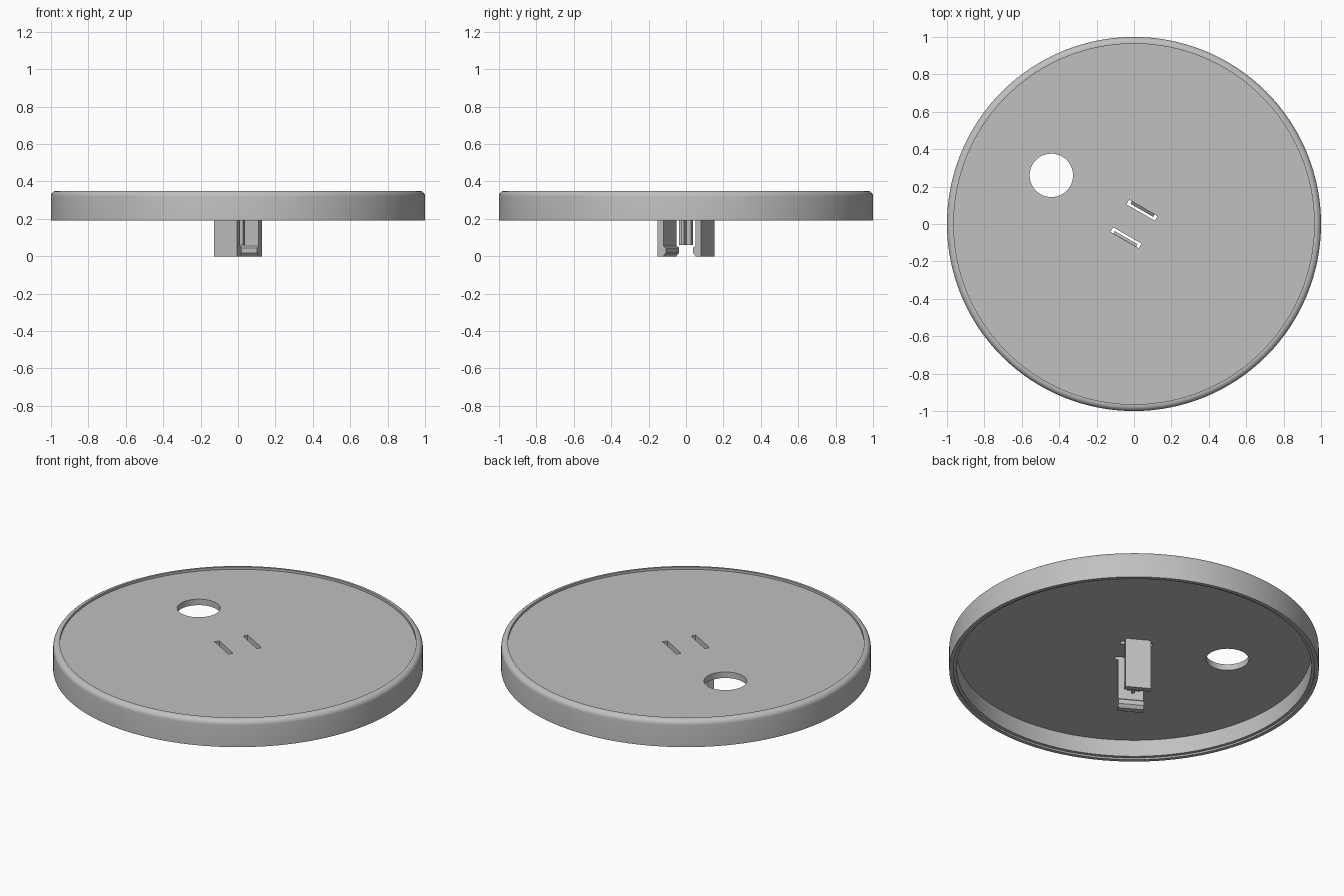
import bpy, bmesh, math
from mathutils import Matrix, Vector

cube = bpy.data.objects.get("Cube")
if cube:
    bpy.data.objects.remove(cube, do_unlink=True)

grey = bpy.data.materials.new("plain grey")
grey.use_nodes = True
colour = (0.53, 0.53, 0.53, 1)
grey.diffuse_color = colour
grey.node_tree.nodes["Principled BSDF"].inputs["Base Color"].default_value = colour

TURN = Matrix.Rotation(math.radians(-30), 4, 'Z')


def finish(name, bm, cutter=False):
    bmesh.ops.recalc_face_normals(bm, faces=bm.faces)
    mesh = bpy.data.meshes.new(name)
    bm.to_mesh(mesh)
    bm.free()
    mesh.materials.append(grey)
    ob = bpy.data.objects.new(name, mesh)
    bpy.context.collection.objects.link(ob)
    if cutter:
        ob.hide_render = True
        ob.hide_viewport = True
    return ob


def box(bm, centre, size):
    m = Matrix.Translation(centre) @ Matrix.Diagonal((*size, 1))
    bmesh.ops.create_cube(bm, size=1, matrix=m)


# Lid: turned profile with rounded rim, recessed top and stepped lower lip
R = 0.03
arc = [(1 - R + R * math.cos(a), 0.32 + R * math.sin(a))
       for a in (math.radians(15 * i) for i in range(7))]
profile = [(0, 0.30), (0.96, 0.30), (0.96, 0.20), (0.978, 0.20), (0.978, 0.19),
           (1, 0.19)] + arc + [(0.964, 0.35), (0.964, 0.336), (0, 0.336)]
bm = bmesh.new()
verts = [bm.verts.new((r, 0, z)) for r, z in profile]
edges = [bm.edges.new(pair) for pair in zip(verts, verts[1:])]
bmesh.ops.spin(bm, geom=verts + edges, axis=(0, 0, 1), cent=(0, 0, 0),
               angle=math.tau, steps=128, use_duplicate=False)
bmesh.ops.remove_doubles(bm, verts=bm.verts, dist=0.0002)
lid = finish("lid", bm)

# Cutters: round hole and two angled slots
bm = bmesh.new()
bmesh.ops.create_cone(bm, cap_ends=True, segments=64, radius1=0.116, radius2=0.116,
                      depth=0.3, matrix=Matrix.Translation((-0.442, 0.26, 0.32)))
hole = finish("hole_cutter", bm, True)
bm = bmesh.new()
for side in (-1, 1):
    box(bm, (0, side * 0.085, 0.32), (0.175, 0.028, 0.2))
bm.transform(TURN)
slots = finish("slot_cutter", bm, True)
for cutter in (hole, slots):
    mod = lid.modifiers.new(cutter.name, 'BOOLEAN')
    mod.operation = 'DIFFERENCE'
    mod.solver = 'EXACT'
    mod.object = cutter

# Snap clips: hooked cross-section extruded along the slot direction
hook = [(0.134, 0.301), (0.134, 0), (0.100, 0), (0.084, 0.018), (0.084, 0.045),
        (0.098, 0.056), (0.098, 0.301)]
for side, name in ((-1, "front_clip"), (1, "back_clip")):
    bm = bmesh.new()
    face = bm.faces.new([bm.verts.new((-0.07, v * side, z)) for v, z in hook])
    new = bmesh.ops.extrude_face_region(bm, geom=[face])["geom"]
    moved = [g for g in new if isinstance(g, bmesh.types.BMVert)]
    bmesh.ops.translate(bm, verts=moved, vec=Vector((0.14, 0, 0)))
    bm.transform(TURN)
    finish(name, bm)

# Cross-shaped post between the clips
for name, size in (("post_long_rib", (0.075, 0.018)), ("post_cross_rib", (0.018, 0.075))):
    bm = bmesh.new()
    box(bm, (0, 0, 0.18), (*size, 0.242))
    bm.transform(TURN)
    finish(name, bm)

# Smooth the turned rim while keeping its edges sharp
bpy.ops.object.select_all(action='DESELECT')
lid.select_set(True)
bpy.context.view_layer.objects.active = lid
bpy.ops.object.shade_smooth_by_angle(angle=math.radians(30))
